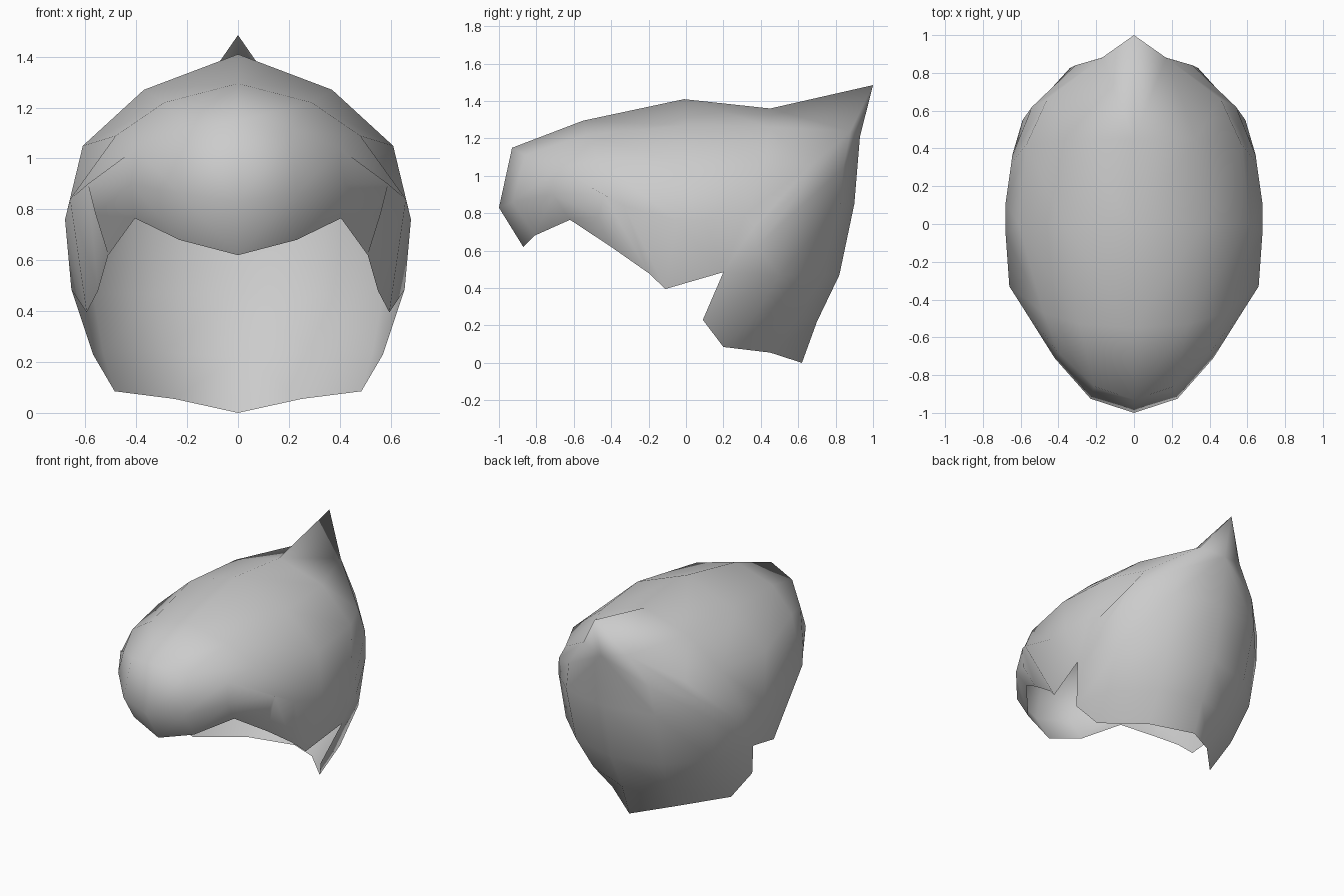
import bpy, bmesh

if "Cube" in bpy.data.objects:
    bpy.data.objects.remove(bpy.data.objects["Cube"])

# Each strip runs from the fringe, over the crown, down to the nape (right half)
ridge = [(0, y, z) for y, z in [
    (-.87, .62), (-1, .83), (-.93, 1.15), (-.55, 1.295), (-.01, 1.41), (.45, 1.36),
    (1, 1.485), (.93, 1.21), (.90, .85), (.82, .47), (.70, .22), (.62, 0)]]
upper = [(.23, -.81, .68), (.23, -.925, .86), (.21, -.86, 1.11), (.29, -.53, 1.22),
         (.37, 0, 1.27), (.33, .45, 1.26), (.17, .88, 1.24), (.31, .84, 1.04),
         (.34, .825, .85), (.33, .73, .47), (.29, .60, .24), (.25, .45, .055)]
side = [(.405, -.62, .765), (.42, -.71, .9), (.40, -.68, 1.04), (.48, -.47, 1.09),
        (.61, 0, 1.05), (.57, .42, 1.06), (.46, .66, 1.05), (.54, .62, .93),
        (.59, .55, .78), (.57, .50, .47), (.53, .36, .24), (.485, .2, .085)]
notch, nape_tip, temple = (.655, .2, .485), (.57, .09, .23), (.51, -.40, .62)
cheek = [temple, (.56, -.47, .78), (.59, -.44, .9), (.66, -.33, .84), (.68, -.05, .76),
         (.68, .11, .76), (.65, .32, .80), (.645, .36, .72), (.64, .38, .62),
         notch, nape_tip, nape_tip]
sideburn = [temple] * 3 + [(.55, -.2, .48), (.595, -.11, .395)] + [notch] * 5
strips = [ridge, upper, side, cheek, sideburn]

# Loft the strips, sharing points where strips meet
bm = bmesh.new()
points = {}


def vert(p):
    if p not in points:
        points[p] = bm.verts.new(p)
    return points[p]


for a, b in zip(strips, strips[1:]):
    for i in range(min(len(a), len(b)) - 1):
        corners = list(dict.fromkeys([a[i], b[i], b[i + 1], a[i + 1]]))
        if len(corners) > 2:
            bm.faces.new([vert(p) for p in corners])

# Mirror to the left half
bmesh.ops.mirror(bm, geom=bm.verts[:] + bm.edges[:] + bm.faces[:],
                 axis='X', merge_dist=0.001)
bmesh.ops.remove_doubles(bm, verts=bm.verts, dist=0.001)
bmesh.ops.recalc_face_normals(bm, faces=bm.faces)

# Make the shell face outwards
top = max(bm.faces, key=lambda f: f.normal.z ** 2)
if top.normal.z < 0:
    bmesh.ops.reverse_faces(bm, faces=bm.faces)
for f in bm.faces:
    f.smooth = True

mesh = bpy.data.meshes.new("hair_shell")
bm.to_mesh(mesh)
bm.free()
shell = bpy.data.objects.new("hair_shell", mesh)
bpy.context.collection.objects.link(shell)

grey = bpy.data.materials.new("light grey")
grey.diffuse_color = (.6, .6, .6, 1)
grey.use_nodes = True
grey.node_tree.nodes["Principled BSDF"].inputs["Base Color"].default_value = grey.diffuse_color
mesh.materials.append(grey)
